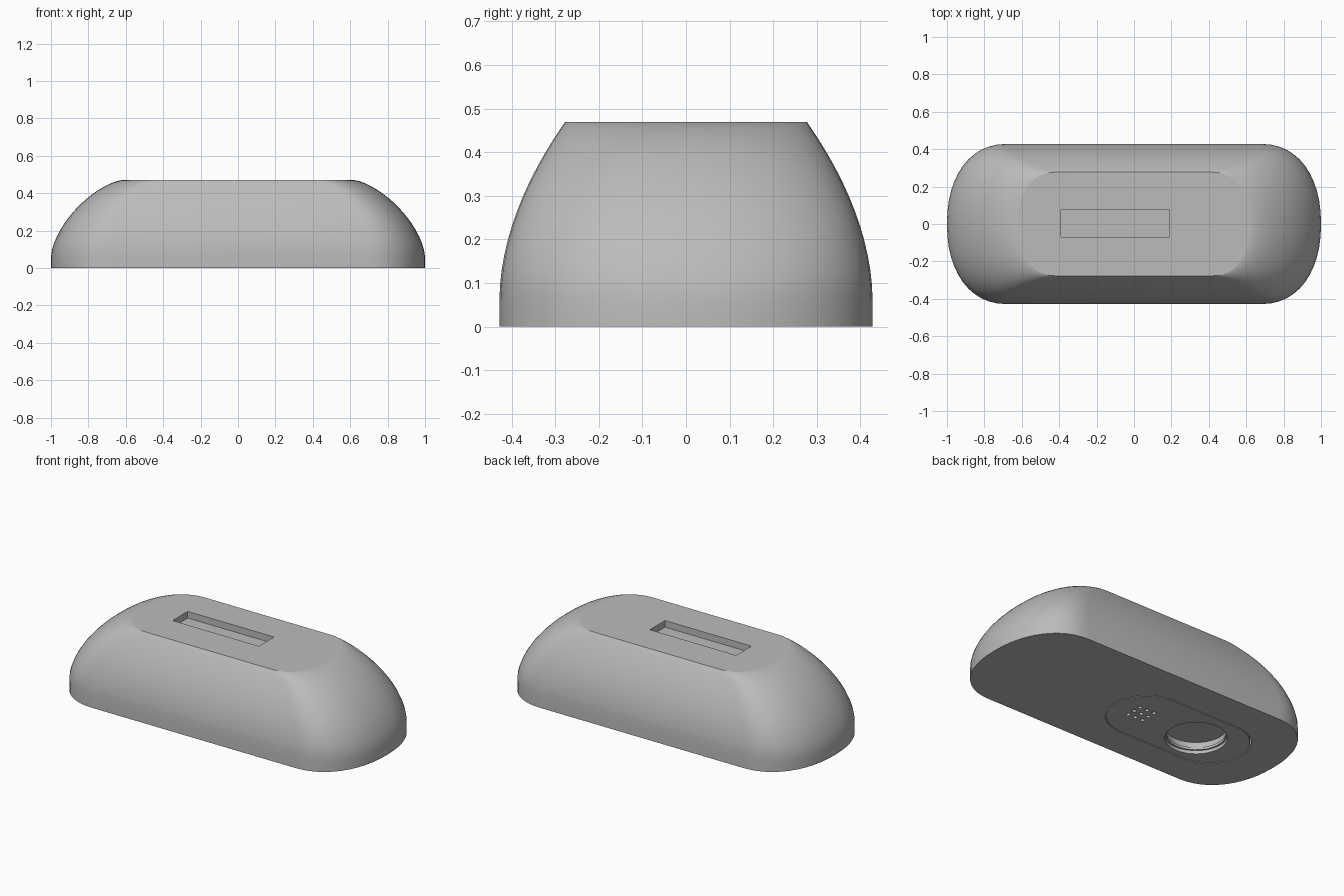
import bpy, bmesh, math

if "Cube" in bpy.data.objects:
    bpy.data.objects.remove(bpy.data.objects["Cube"])

grey = bpy.data.materials.new("plain grey")
grey.use_nodes = True
grey.diffuse_color = (0.5, 0.5, 0.5, 1)
grey.node_tree.nodes["Principled BSDF"].inputs["Base Color"].default_value = (0.5, 0.5, 0.5, 1)


def loft(name, rings):
    """Skin a stack of closed rings and cap both ends."""
    bm = bmesh.new()
    loops = [[bm.verts.new(p) for p in ring] for ring in rings]
    n = len(loops[0])
    for low, high in zip(loops, loops[1:]):
        for i in range(n):
            j = (i + 1) % n
            bm.faces.new((low[i], low[j], high[j], high[i]))
    bm.faces.new(loops[0][::-1])
    bm.faces.new(loops[-1])
    mesh = bpy.data.meshes.new(name)
    bm.to_mesh(mesh)
    bm.free()
    obj = bpy.data.objects.new(name, mesh)
    bpy.context.collection.objects.link(obj)
    mesh.materials.append(grey)
    return obj


def outline(length, depth, straight, z, cx=0, cy=0, power=2.0, steps=24):
    """Long shape with straight sides and rounded ends."""
    points = []
    for side in (1, -1):
        for i in range(steps + 1):
            t = math.pi * (i / steps - 0.5)
            c, s = max(math.cos(t), 0), math.sin(t)
            x = straight + (length - straight) * c ** (2 / power)
            y = depth * math.copysign(abs(s) ** (2 / power), s)
            points.append((cx + side * x, cy + side * y, z))
    return points


def circle(radius, z, cx, cy, steps=48):
    angles = [2 * math.pi * i / steps for i in range(steps)]
    return [(cx + radius * math.cos(a), cy + radius * math.sin(a), z) for a in angles]


def cut(target, cutter):
    mod = target.modifiers.new("cut", "BOOLEAN")
    mod.operation = "DIFFERENCE"
    mod.solver = "EXACT"
    mod.object = cutter
    bpy.context.view_layer.objects.active = target
    bpy.ops.object.modifier_apply(modifier=mod.name)
    bpy.data.objects.remove(cutter)


def finish(obj):
    """Smooth curved walls, keep level faces flat."""
    bpy.ops.object.select_all(action="DESELECT")
    obj.select_set(True)
    bpy.context.view_layer.objects.active = obj
    bpy.ops.object.shade_smooth_by_angle(angle=math.radians(30))
    for face in obj.data.polygons:
        if abs(face.normal.z) > 0.999:
            face.use_smooth = False


# Domed body: upright foot, then walls curving in to the flat top
HEIGHT, FOOT = 0.47, 0.06
rings = [outline(1, 0.428, 0.68, 0, power=2.2)]
ROWS = 18
for k in range(ROWS + 1):
    u = math.sin(math.pi / 2 * k / ROWS)
    a = 0.62 + 0.38 * (1 - u ** 1.6) ** 0.68
    b = 0.428 - 0.151 * u ** 1.9
    rings.append(outline(a, b, a - 0.32 + 0.12 * u, FOOT + (HEIGHT - FOOT) * u, power=2.2))
body = loft("body", rings)

# Rectangular slot in the top
slot = [[(x, y, z) for x, y in ((-0.39, -0.07), (0.19, -0.07), (0.19, 0.075), (-0.39, 0.075))]
        for z in (HEIGHT - 0.04, HEIGHT + 0.1)]
cut(body, loft("slot_cutter", slot))

# Recess under the body for the service plate
PX, PY = -0.33, -0.015
cut(body, loft("recess_cutter", [outline(0.455, 0.227, 0.228, z, PX, PY) for z in (-0.1, 0.1)]))
finish(body)

# Service plate, flush with the underside
plate = loft("base_plate", [outline(0.449, 0.221, 0.228, z, PX, PY) for z in (0, 0.1)])

# Stepped round socket in the plate
SX, SY = -0.466, -0.025
steps = ((0.173, -0.1), (0.173, 0.02), (0.163, 0.02), (0.163, 0.035), (0.17, 0.035), (0.17, 0.07))
cut(plate, loft("socket_cutter", [circle(r, z, SX, SY) for r, z in steps]))

# Grid of small holes in the plate
for i in (-1, 0, 1):
    for j in (-1, 0, 1):
        spot = (-0.063 + 0.05 * i, -0.014 + 0.05 * j)
        cut(plate, loft("hole_cutter", [circle(0.012, z, *spot, steps=16) for z in (-0.05, 0.04)]))
finish(plate)
